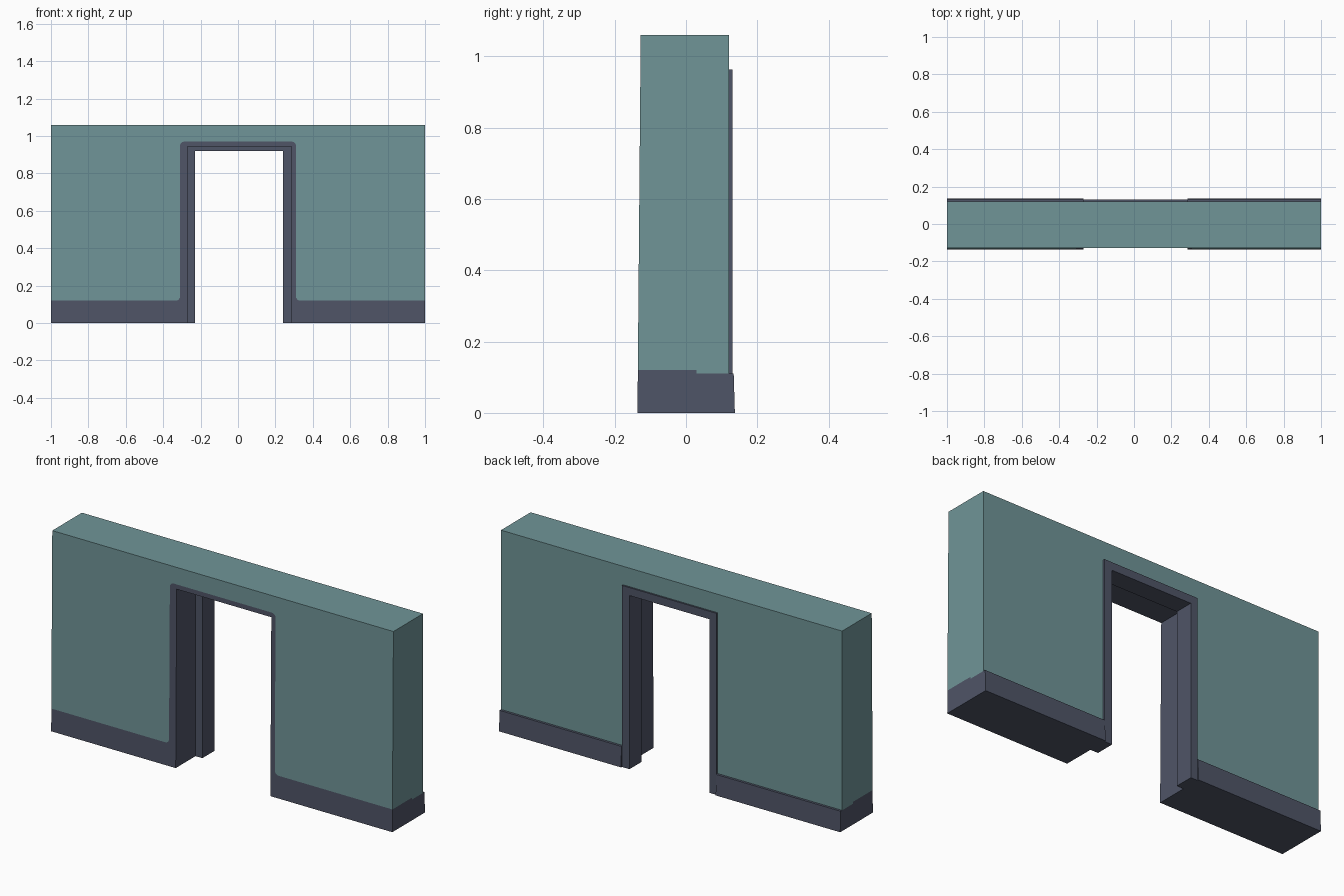
import bpy
import bmesh
from math import pi, sin
from mathutils import Vector

if "Cube" in bpy.data.objects:
    bpy.data.objects.remove(bpy.data.objects["Cube"], do_unlink=True)


def material(name, rgb):
    mat = bpy.data.materials.new(name)
    mat.use_nodes = True
    mat.diffuse_color = (*rgb, 1)
    mat.node_tree.nodes["Principled BSDF"].inputs["Base Color"].default_value = (*rgb, 1)
    return mat


TEAL = material("teal plaster", (0.162, 0.300, 0.312))
SLATE = material("slate trim", (0.078, 0.090, 0.135))

TOP = 1.06      # wall height
SKIRT = 0.12    # skirting height on the front
MID = 0.03      # depth at which the door stop begins


def front(z):
    """The front face leans back a little towards the top."""
    return -0.136 + 0.009 * z / TOP


def rounded(corner, before, after, radius=0.022, steps=4):
    """Points of a fillet that replaces one corner."""
    c, a, b = Vector(corner), Vector(before), Vector(after)
    u, v = (a - c).normalized(), (b - c).normalized()
    centre = c + (u + v) * radius
    return [tuple(centre - radius * (v * sin(pi / 2 * (1 - i / steps)) + u * sin(pi / 2 * i / steps)))
            for i in range(steps + 1)]


def slab(name, outline, y0, y1, mat):
    """Extrude an x-z outline between two depths, each a number or a function of z."""
    depth = lambda y, z: y(z) if callable(y) else y
    bm = bmesh.new()
    near = [bm.verts.new((x, depth(y0, z), z)) for x, z in outline]
    far = [bm.verts.new((x, depth(y1, z), z)) for x, z in outline]
    n = len(outline)
    bm.faces.new(near)
    bm.faces.new(far[::-1])
    for i in range(n):
        j = (i + 1) % n
        bm.faces.new((near[i], far[i], far[j], near[j]))
    bmesh.ops.recalc_face_normals(bm, faces=bm.faces)
    mesh = bpy.data.meshes.new(name)
    bm.to_mesh(mesh)
    bm.free()
    mesh.materials.append(mat)
    obj = bpy.data.objects.new(name, mesh)
    bpy.context.collection.objects.link(obj)
    return obj


def arch(left, right, top, foot=0):
    """Open doorway outline, from the left foot over to the right foot."""
    return [(left, foot), (left, top), (right, top), (right, foot)]


# Border between plaster and trim on the front, with filleted corners
raw = [(-1, SKIRT)] + arch(-0.31, 0.31, 0.97, SKIRT) + [(1, SKIRT)]
border = [raw[0]]
for i in range(1, len(raw) - 1):
    border += rounded(raw[i], raw[i - 1], raw[i + 1])
border.append(raw[-1])

# Front half: plaster, then skirting and casing in one flush piece
slab("wall_front", border + [(1, TOP), (-1, TOP)], front, MID, TEAL)
opening = arch(-0.27, 0.285, 0.945)
slab("front_skirting_and_casing",
     border + [(1, 0)] + opening[::-1] + [(-1, 0)], front, MID, SLATE)

# Back half: plaster, door stop that forms the back casing, and skirting
back_outer = arch(-0.27, 0.285, 0.962)
slab("wall_back",
     [(-1, 0.11)] + arch(-0.27, 0.285, 0.962, 0.11) + [(1, 0.11), (1, TOP), (-1, TOP)],
     MID, 0.121, TEAL)
slab("door_stop", back_outer + arch(-0.23, 0.24, 0.92)[::-1], MID, 0.13, SLATE)
for name, x0, x1 in (("right", -1, -0.27), ("left", 0.285, 1)):
    slab("back_skirting_" + name, [(x0, 0), (x1, 0), (x1, 0.11), (x0, 0.11)],
         MID, lambda z: 0.137 - 0.03 * z, SLATE)
